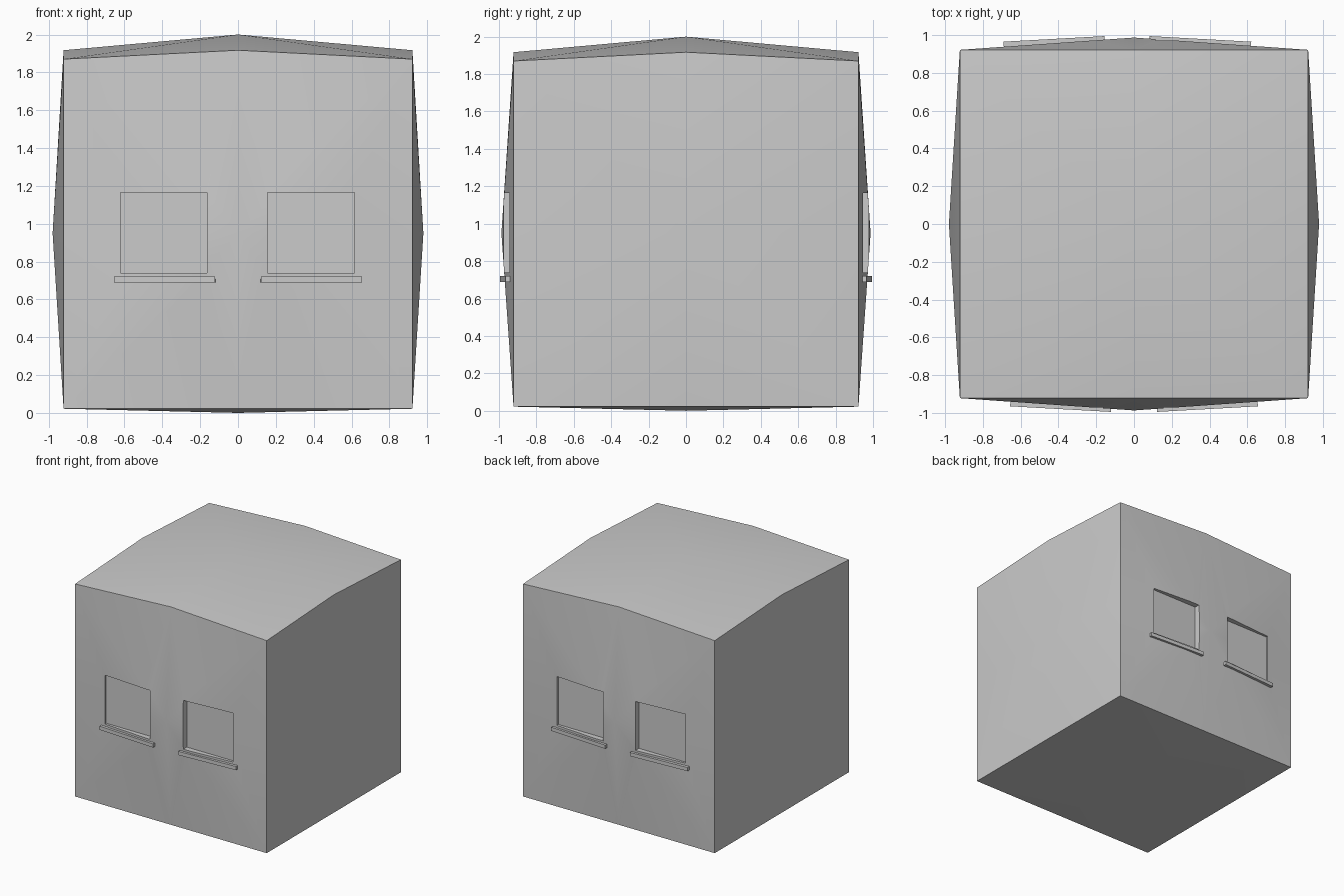
import bpy, bmesh, math
from mathutils import Matrix

if "Cube" in bpy.data.objects:
    bpy.data.objects.remove(bpy.data.objects["Cube"])

W, ZB, ZM = 0.922, 0.022, 0.95


def mesh_object(name, bm):
    bmesh.ops.recalc_face_normals(bm, faces=bm.faces[:])
    me = bpy.data.meshes.new(name)
    bm.to_mesh(me)
    bm.free()
    ob = bpy.data.objects.new(name, me)
    bpy.context.collection.objects.link(ob)
    return ob


def box(name, center, size, yaw=0.0):
    bm = bmesh.new()
    bmesh.ops.create_cube(bm, size=1)
    bm.transform(Matrix.Translation(center) @ Matrix.Rotation(yaw, 4, 'Z')
                 @ Matrix.Diagonal((*size, 1)))
    return mesh_object(name, bm)


# Bulged block: each side is a 2x2 patch with a raised centre
def patch_point(axis, sign, a, b):
    mid = (a == 0) + (b == 0)
    if axis == 2:
        z = (1.87, 1.917, 2.0)[mid] if sign > 0 else (0.0 if mid == 2 else ZB)
        return (a * W, b * W, z)
    out = W + (0.058 if axis == 0 else 0.065) * (mid == 2)
    z = ZB if b < 0 else ZM if b == 0 else (1.87 if a else 1.917)
    return (sign * out, a * W, z) if axis == 0 else (a * W, sign * out, z)


bm = bmesh.new()
ring = [(-1, -1), (0, -1), (1, -1), (1, 0), (1, 1), (0, 1), (-1, 1), (-1, 0)]
for axis in range(3):
    for sign in (-1, 1):
        c = bm.verts.new(patch_point(axis, sign, 0, 0))
        rim = [bm.verts.new(patch_point(axis, sign, a, b)) for a, b in ring]
        for i in range(8):
            bm.faces.new((c, rim[i], rim[(i + 1) % 8]))
bmesh.ops.remove_doubles(bm, verts=bm.verts[:], dist=0.0001)
body = mesh_object("block_body", bm)

# Window recesses and sills on front (-1) and back (+1)
windows = [(-1, -0.62, -0.165, -0.655, -0.12), (-1, 0.155, 0.615, 0.12, 0.655),
           (1, -0.655, -0.195, -0.69, -0.155), (1, 0.115, 0.58, 0.08, 0.62)]
cutters = []
for i, (s, x0, x1, sx0, sx1) in enumerate(windows):
    cutters.append(box(f"window_cutter_{i}", ((x0 + x1) / 2, s * 1.02, 0.953),
                       (x1 - x0, 0.19, 0.425)))
    # The sill follows the slope of the wall
    side = 1 if x0 > 0 else -1
    box(f"window_sill_{i}", ((sx0 + sx1) / 2, s * 0.958, 0.705),
        (sx1 - sx0, 0.044, 0.032), -s * side * math.atan(0.055))

for c in cutters:
    m = body.modifiers.new("recess", 'BOOLEAN')
    m.operation, m.solver, m.object = 'DIFFERENCE', 'EXACT', c
    bpy.context.view_layer.objects.active = body
    body.select_set(True)
    bpy.ops.object.modifier_apply(modifier=m.name)
for c in cutters:
    bpy.data.objects.remove(c, do_unlink=True)

bpy.ops.object.select_all(action='DESELECT')
body.select_set(True)
bpy.context.view_layer.objects.active = body
bpy.ops.object.shade_smooth_by_angle(angle=math.radians(30))
